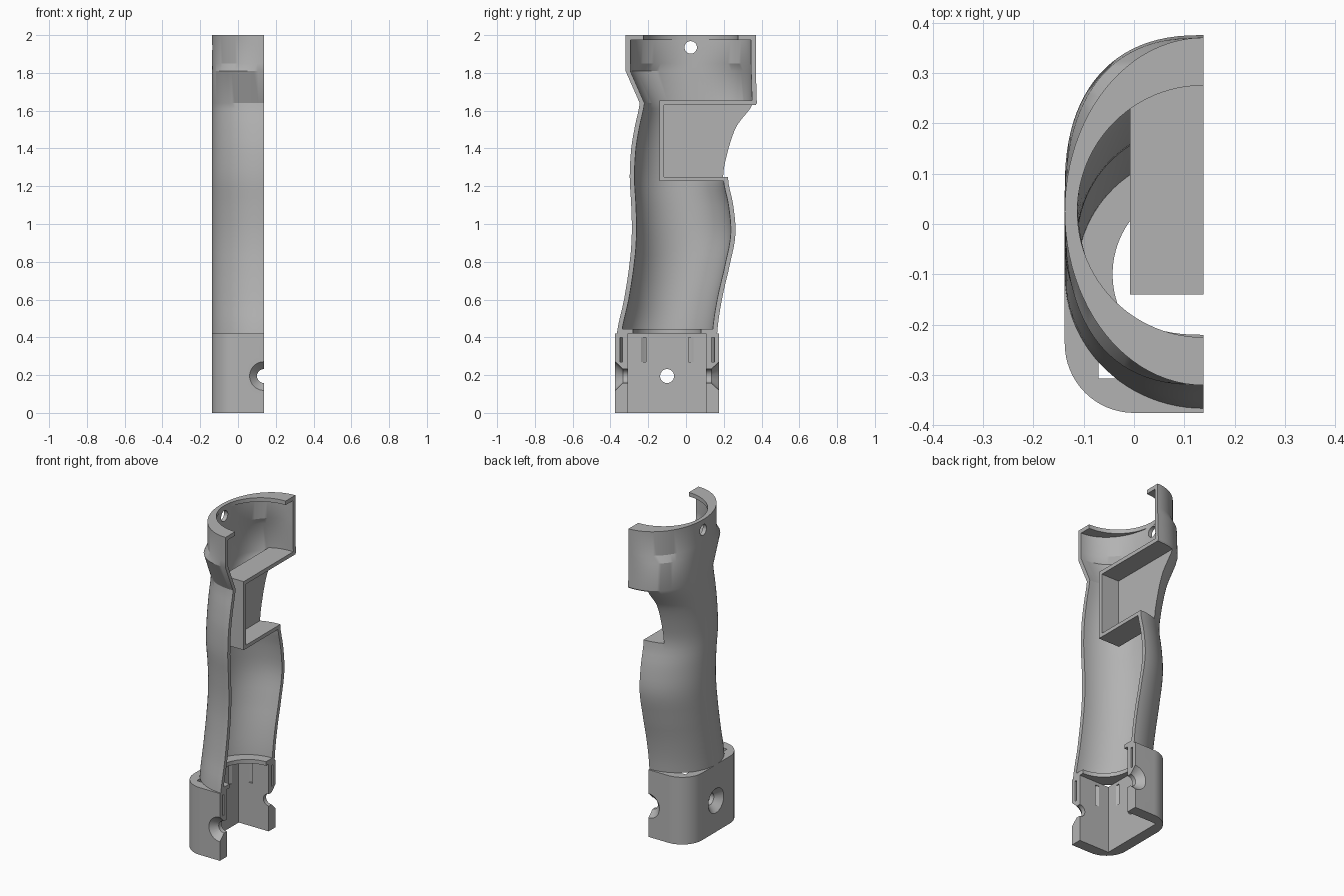
import bpy, bmesh, math
from mathutils import Vector, Matrix

cube = bpy.data.objects.get("Cube")
if cube:
    bpy.data.objects.remove(cube, do_unlink=True)

grey = bpy.data.materials.new("plain_grey")
grey.use_nodes = True
GREY = (0.45, 0.45, 0.45, 1)
grey.diffuse_color = GREY
grey.node_tree.nodes["Principled BSDF"].inputs["Base Color"].default_value = GREY

CUT = 0.1375      # flat open side of the half shell
DEPTH = 0.275
WALL = 0.025
BASE_Y = -0.1
TOP_Y = 0.025

# height, front y, back y, roundness exponent
PROFILE = [
    (0.42, -0.366, 0.165, 2), (0.6, -0.328, 0.19, 2), (0.8, -0.298, 0.235, 2),
    (0.95, -0.287, 0.262, 2), (1.1, -0.29, 0.25, 2), (1.25, -0.298, 0.222, 2.05),
    (1.4, -0.29, 0.25, 2.1), (1.52, -0.27, 0.292, 2.2), (1.64, -0.245, 0.375, 2.4),
    (1.81, -0.32, 0.37, 2.5), (1.85, -0.32, 0.37, 2), (2.0, -0.32, 0.37, 2),
]
SMOOTH_SPANS = 8


def spline(a, b, c, d, t):
    return tuple(0.5 * (2 * q + (r - p) * t + (2 * p - 5 * q + 4 * r - s) * t * t
                        + (3 * q - p - 3 * r + s) * t ** 3)
                 for p, q, r, s in zip(a, b, c, d))


def stations():
    out = []
    for i in range(SMOOTH_SPANS):
        a, b, c = PROFILE[max(i - 1, 0)], PROFILE[i], PROFILE[i + 1]
        d = PROFILE[min(i + 2, SMOOTH_SPANS)]
        for k in range(4):
            z = b[0] + (c[0] - b[0]) * k / 4
            out.append((z,) + spline(a, b, c, d, k / 4)[1:])
    return out + PROFILE[SMOOTH_SPANS:]


def clip(rows, low, high):
    """Trim the stations to a height range, interpolating the ends."""
    def at(z):
        for p, q in zip(rows, rows[1:]):
            if p[0] <= z <= q[0]:
                t = (z - p[0]) / (q[0] - p[0])
                return tuple(u + (v - u) * t for u, v in zip(p, q))
    return [at(low)] + [r for r in rows if low < r[0] < high] + [at(high)]


def section(front, back, n, inset=0, extend=0, steps=48):
    mid, half = (front + back) / 2, (back - front) / 2 - inset
    pts = []
    for i in range(steps + 1):
        t = math.pi * i / steps
        c, s = math.cos(t), max(math.sin(t), 0)
        y = mid - math.copysign(abs(c) ** (2 / n), c) * half
        pts.append((CUT - (DEPTH - inset) * s ** (2 / n), y))
    if extend:
        pts = [(CUT + extend, mid - half)] + pts + [(CUT + extend, mid + half)]
    return pts


def finish(name, bm):
    bmesh.ops.recalc_face_normals(bm, faces=bm.faces)
    mesh = bpy.data.meshes.new(name)
    bm.to_mesh(mesh)
    bm.free()
    mesh.materials.append(grey)
    ob = bpy.data.objects.new(name, mesh)
    bpy.context.collection.objects.link(ob)
    return ob


def loft(name, rings):
    bm = bmesh.new()
    loops = [[bm.verts.new((x, y, z)) for x, y in pts] for z, pts in rings]
    n = len(loops[0])
    for a, b in zip(loops, loops[1:]):
        for i in range(n):
            j = (i + 1) % n
            bm.faces.new((a[i], a[j], b[j], b[i]))
    bm.faces.new(loops[0])
    bm.faces.new(loops[-1])
    return finish(name, bm)


def box(name, low, high):
    pts = [(low[0], low[1]), (high[0], low[1]), (high[0], high[1]), (low[0], high[1])]
    return loft(name, [(low[2], pts), (high[2], pts)])


def cone(name, start, end, r1, r2, segments=48):
    start, end = Vector(start), Vector(end)
    turn = Vector((0, 0, 1)).rotation_difference(end - start).to_matrix().to_4x4()
    bm = bmesh.new()
    bmesh.ops.create_cone(bm, cap_ends=True, segments=segments, radius1=r1, radius2=r2,
                          depth=(end - start).length,
                          matrix=Matrix.Translation((start + end) / 2) @ turn)
    return finish(name, bm)


def cut(target, *cutters):
    bpy.context.view_layer.objects.active = target
    for cutter in cutters:
        cutter.hide_render = True
        mod = target.modifiers.new("cut", 'BOOLEAN')
        mod.operation, mod.solver, mod.object = 'DIFFERENCE', 'EXACT', cutter
        bpy.ops.object.modifier_apply(modifier=mod.name)
        bpy.data.objects.remove(cutter, do_unlink=True)


def smooth(ob):
    bpy.ops.object.select_all(action='DESELECT')
    ob.select_set(True)
    bpy.context.view_layer.objects.active = ob
    bpy.ops.object.shade_smooth_by_angle(angle=math.radians(25))


# Grip shell: outer skin, hollowed around the side compartment
rows = stations()
shell = loft("grip_shell", [(r[0], section(*r[1:])) for r in rows])
hollow = loft("hollow", [(r[0], section(*r[1:], inset=WALL, extend=0.1))
                         for r in clip(rows, 0.445, 1.975)])
cut(hollow, box("compartment_outer", (-0.008, -0.14, 1.227), (0.4, 0.6, 1.655)))
cut(shell, hollow,
    box("compartment_inner", (0.015, -0.116, 1.25), (0.4, 0.6, 1.631)),
    # round openings in the top and bottom lips, and the top screw hole
    cone("top_opening", (CUT, TOP_Y, 1.9), (CUT, TOP_Y, 2.1), 0.25, 0.25, 96),
    cone("bottom_opening", (CUT, BASE_Y, 0.38), (CUT, BASE_Y, 0.47), 0.18, 0.18, 96),
    cone("top_hole", (-0.3, TOP_Y, 1.935), (0, TOP_Y, 1.935), 0.033, 0.033))
smooth(shell)

# Base block with rounded outer corners
R, HALF = 0.1375, 0.275
corner = [(-R * math.sin(a), BASE_Y - HALF + R - R * math.cos(a))
          for a in (math.pi / 2 * i / 16 for i in range(17))]
outline = [(CUT, BASE_Y - HALF)] + corner
outline += [(x, 2 * BASE_Y - y) for x, y in reversed(outline)]
base = loft("base_block", [(0, outline), (0.42, outline)])

# Square socket and the thin ring-shaped slot around it
slot = cone("slot", (CUT, BASE_Y, 0.27), (CUT, BASE_Y, 0.4), 0.25, 0.25, 96)
cut(slot, cone("slot_core", (CUT, BASE_Y, 0.2), (CUT, BASE_Y, 0.5), 0.236, 0.236, 96))
cut(base, slot, box("socket", (-0.07, -0.307, -0.1), (0.4, 0.107, 0.5)))

# Countersunk screw holes through the side, front and back
Z = 0.195
for axis, reach in (((-1, 0, 0), R), ((0, -1, 0), HALF), ((0, 1, 0), HALF)):
    d = Vector(axis)
    mid = Vector((0 if axis[0] else CUT, BASE_Y, Z))
    cut(base,
        cone("hole", mid + d * (reach - 0.1), mid + d * (reach + 0.1), 0.037, 0.037),
        cone("countersink", mid + d * (reach - 0.042), mid + d * (reach + 0.002), 0.036, 0.078))
smooth(base)
